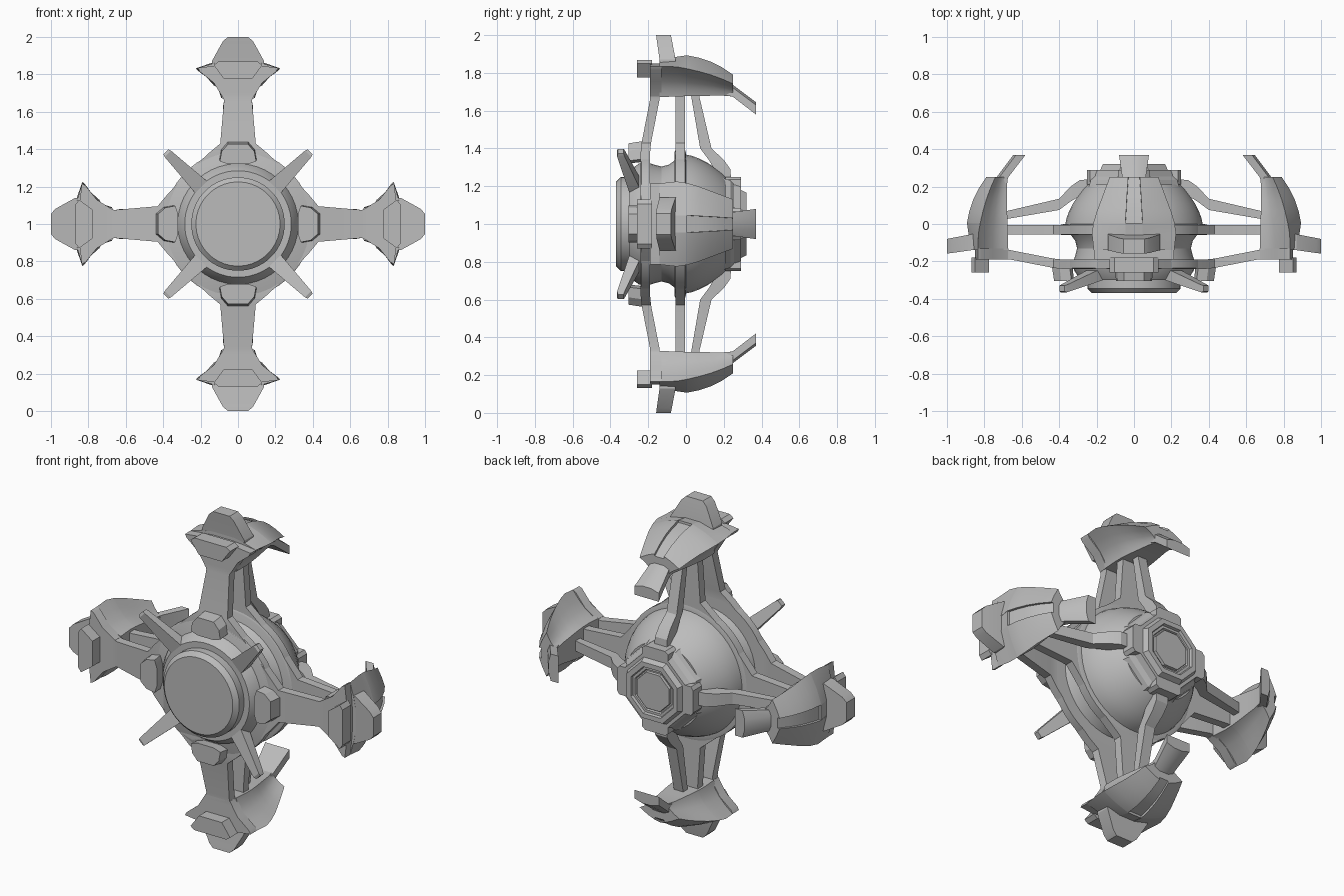
import bpy
import bmesh
from math import cos, sin, pi, radians
from mathutils import Matrix, Vector

cube = bpy.data.objects.get("Cube")
if cube:
    bpy.data.objects.remove(cube)

grey = bpy.data.materials.new("hull_grey")
grey.use_nodes = True
COLOUR = (0.5, 0.5, 0.5, 1)
grey.diffuse_color = COLOUR
grey.node_tree.nodes["Principled BSDF"].inputs["Base Color"].default_value = COLOUR

HUB = Vector((0, 0, 1))


def loft(name, rings, turn=0):
    """Skin matching rings, cap both ends, then turn about the hub axis."""
    bm = bmesh.new()
    rows = [[bm.verts.new(p) for p in ring] for ring in rings]
    n = len(rows[0])
    for a, b in zip(rows, rows[1:]):
        for i in range(n):
            j = (i + 1) % n
            bm.faces.new((a[i], a[j], b[j], b[i]))
    bm.faces.new(rows[0])
    bm.faces.new(rows[-1])
    bmesh.ops.recalc_face_normals(bm, faces=bm.faces)
    bmesh.ops.transform(bm, verts=bm.verts,
                        matrix=Matrix.Translation(HUB) @ Matrix.Rotation(turn, 4, "Y"))
    mesh = bpy.data.meshes.new(name)
    bm.to_mesh(mesh)
    bm.free()
    mesh.materials.append(grey)
    obj = bpy.data.objects.new(name, mesh)
    bpy.context.collection.objects.link(obj)
    bpy.ops.object.select_all(action="DESELECT")
    obj.select_set(True)
    bpy.context.view_layer.objects.active = obj
    bpy.ops.object.shade_smooth_by_angle(angle=radians(28))
    return obj


def lathe(name, profile, sides=48):
    """Profile of (y, radius) spun about the hub axis."""
    def ring(y, r):
        return [(r * cos((i + .5) * 2 * pi / sides), y, r * sin((i + .5) * 2 * pi / sides))
                for i in range(sides)]
    return loft(name, [ring(y, r) for y, r in profile])


def mirrored(half, y):
    """Closed outline at depth y from one half of (across, radial) points."""
    return [(u, y, r) for u, r in half] + [(-u, y, r) for u, r in reversed(half)]


def plate(name, half, y0, y1, turn, shrink=1):
    front = [(u * shrink, r * shrink) for u, r in half]
    loft(name, [mirrored(front, y0), mirrored(half, y1)], turn)


def beam(name, stations, turn):
    """Rectangular bar along the radius: (radius, half width, front y, back y)."""
    loft(name, [[(-w, a, r), (w, a, r), (w, b, r), (-w, b, r)]
                for r, w, a, b in stations], turn)


def shell_section(y, w, top, edge, bottom, groove, depth):
    """Convex outer face with a groove, and a concave flare underneath."""
    neck, drop = 0.4 * w, edge - bottom
    half = [(groove, top - depth), (groove + .001, top),
            (w * .6, top - (top - edge) * .4), (w, edge)]
    for t in (.25, .5, .75, 1):
        half.append((neck + (w - neck) * (1 - t) ** 1.7, edge - drop * t))
    return mirrored(half, y)


# Central body
lathe("front_core", [(-.37, .225), (-.345, .25), (-.30, .25), (-.30, .285), (-.25, .32),
                     (-.21, .33), (-.17, .315), (-.13, .305), (-.09, .315), (-.05, .345),
                     (-.03, .36)])
lathe("front_ring", [(-.24, .385), (-.235, .395), (-.19, .395)])
lathe("middle_flange", [(-.06, .385), (-.055, .395), (-.005, .395), (0, .375)])
lathe("rear_dome", [(-.01, .37), (.03, .362), (.07, .347), (.11, .327), (.15, .3),
                    (.19, .27), (.21, .25)])
lathe("rear_cap", [(.16, .275), (.235, .25), (.255, .225), (.29, .215), (.29, .195),
                   (.32, .18), (.32, .15), (.305, .145), (.305, .13), (.295, .125)], 8)
lathe("rear_hatch", [(.28, .12), (.31, .115)], 8)

for k, side in enumerate(("top", "left", "bottom", "right")):
    a = k * pi / 2

    # Three struts of the arm
    beam(side + "_front_strut", [(.32, .22, -.24, -.19), (.38, .155, -.24, -.19),
                                 (.43, .095, -.235, -.185), (.66, .075, -.19, -.14),
                                 (.70, .085, -.19, -.14), (.77, .13, -.19, -.14)], a)
    beam(side + "_middle_strut", [(.33, .21, -.055, -.005), (.38, .15, -.055, -.005),
                                  (.43, .09, -.055, -.005), (.66, .073, -.055, -.005),
                                  (.75, .08, -.055, -.005)], a)
    beam(side + "_rear_strut", [(.22, .04, .17, .24), (.29, .04, .15, .235),
                                (.34, .037, .12, .2), (.40, .033, .075, .135),
                                (.72, .03, .02, .06)], a)

    # Arm head
    plate(side + "_head_collar", [(.08, .675), (.13, .755), (.205, .815), (.215, .835),
                                  (.13, .845), (.06, .85)], -.19, -.13, a)
    plate(side + "_head_badge", [(.075, .775), (.13, .85), (.105, .868)], -.26, -.18, a)
    beam(side + "_head_cap", [(.82, .14, -.135, -.05), (.87, .14, -.14, -.055),
                              (.975, .082, -.155, -.075), (1.0, .055, -.158, -.08)], a)
    loft(side + "_head_shell", [shell_section(*s) for s in (
        (-.14, .215, .875, .835, .672, .045, .001),
        (-.05, .225, .885, .832, .675, .045, .001),
        (.005, .217, .893, .822, .677, .045, .001),
        (.006, .217, .893, .822, .677, .045, .014),
        (.07, .198, .88, .807, .678, .041, .014),
        (.13, .175, .86, .79, .679, .038, .014),
        (.19, .153, .83, .768, .68, .034, .014),
        (.25, .13, .79, .742, .675, .03, .014))], a)
    loft(side + "_head_tail", [mirrored(((.03, top), (w, top - .015), (w, low)), y)
                               for y, w, top, low in ((.2, .06, .76, .69),
                                                      (.25, .063, .735, .672),
                                                      (.37, .08, .645, .58))], a)

    # Hub blocks and diagonal spike
    plate(side + "_front_block", [(.055, .33), (.1, .345), (.09, .4), (.055, .44)],
          -.305, -.22, a, .97)
    plate(side + "_rear_clip", [(.085, .15), (.085, .235), (.065, .25)], .21, .29, a)
    beam(side + "_spike", [(.24, .048, -.29, -.22), (.53, .024, -.365, -.325),
                           (.545, .018, -.36, -.33)], a + pi / 4)
